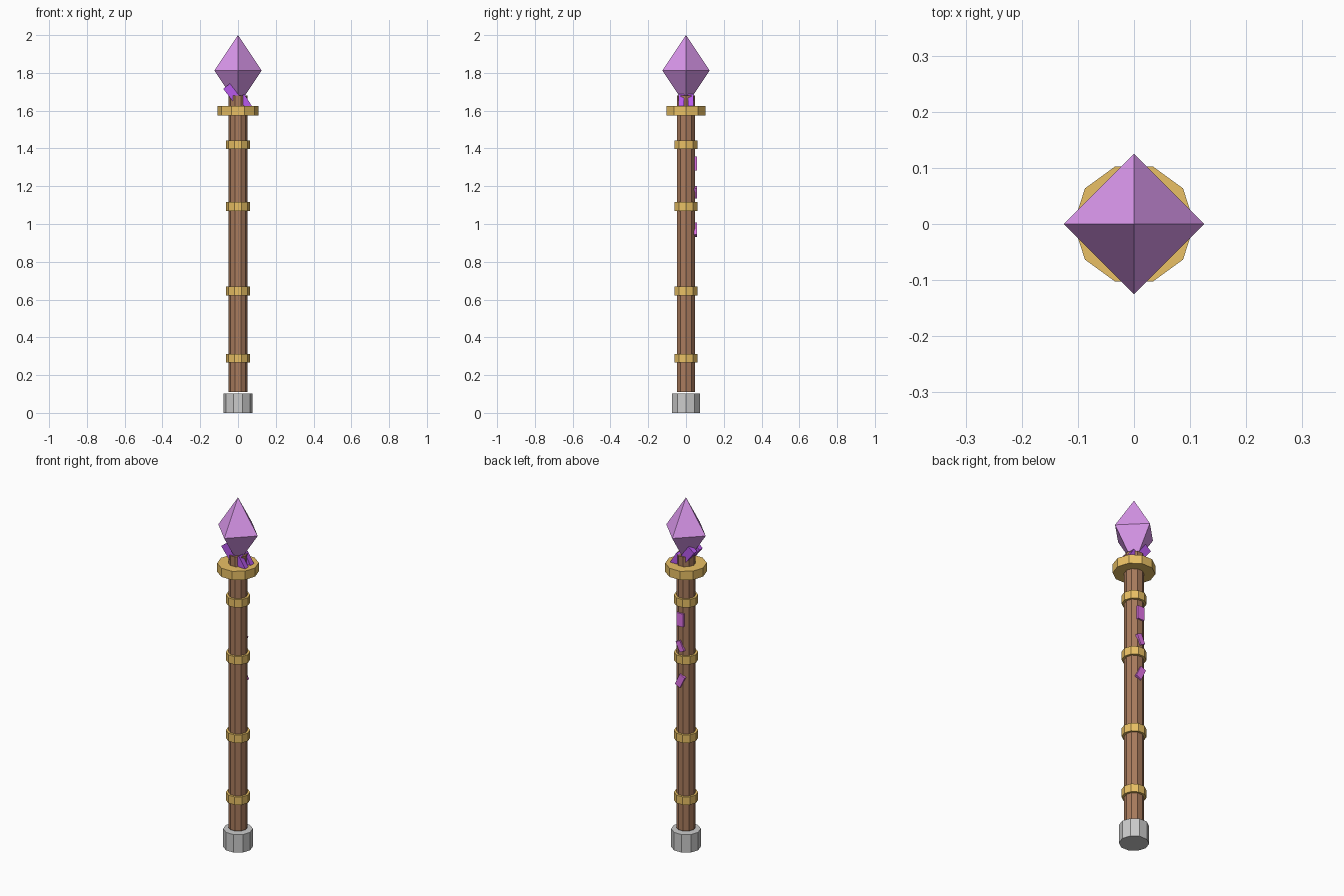
import bpy, bmesh
from math import radians
from mathutils import Matrix, Vector

if "Cube" in bpy.data.objects:
    bpy.data.objects.remove(bpy.data.objects["Cube"])


def material(name, rgb):
    m = bpy.data.materials.new(name)
    m.diffuse_color = (*rgb, 1)
    m.use_nodes = True
    m.node_tree.nodes["Principled BSDF"].inputs["Base Color"].default_value = m.diffuse_color
    return m


WOOD = material("wood", (0.40, 0.20, 0.11))
GOLD = material("gold", (0.82, 0.53, 0.13))
GEM = material("gem", (0.72, 0.32, 0.86))
SHARD = material("shard", (0.48, 0.10, 0.85))
RUNE = material("rune", (0.75, 0.17, 0.80))


def finish(name, bm, mat):
    me = bpy.data.meshes.new(name)
    bmesh.ops.recalc_face_normals(bm, faces=bm.faces)
    bm.to_mesh(me)
    bm.free()
    if mat:
        me.materials.append(mat)
    ob = bpy.data.objects.new(name, me)
    bpy.context.collection.objects.link(ob)
    return ob


def prism(name, radius, z0, z1, mat=None):
    # ten-sided drum with a corner on the x axis
    bm = bmesh.new()
    m = Matrix.Translation((0, 0, (z0 + z1) / 2)) @ Matrix.Rotation(radians(90), 4, 'Z')
    bmesh.ops.create_cone(bm, cap_ends=True, segments=10, radius1=radius,
                          radius2=radius, depth=z1 - z0, matrix=m)
    return finish(name, bm, mat)


def box(name, centre, size, tilt, mat):
    bm = bmesh.new()
    bmesh.ops.create_cube(bm, size=1, matrix=Matrix.Diagonal((*size, 1)))
    ob = finish(name, bm, mat)
    ob.location = centre
    ob.rotation_euler.y = radians(tilt)
    return ob


# Shaft and foot
prism("foot_cap", 0.077, 0.0, 0.103)
prism("shaft", 0.05, 0.111, 1.68, WOOD)

# Gold bands and collar
for i, z in enumerate((0.29, 0.645, 1.093, 1.42)):
    prism(f"band_{i + 1}", 0.063, z - 0.023, z + 0.023, GOLD)
prism("collar", 0.108, 1.575, 1.625, GOLD)

# Octahedral crystal
bm = bmesh.new()
c, r, h = Vector((0, 0, 1.8125)), 0.125, 0.1875
top, bottom = (bm.verts.new(c + Vector((0, 0, s * h))) for s in (1, -1))
ring = [bm.verts.new(c + Vector(p) * r) for p in ((1, 0, 0), (0, 1, 0), (-1, 0, 0), (0, -1, 0))]
for i in range(4):
    for tip in (top, bottom):
        bm.faces.new((ring[i], ring[(i + 1) % 4], tip))
finish("crystal", bm, GEM)

# Leaning shards holding the crystal
for side, y in (("front", -0.025), ("back", 0.025)):
    box(f"left_shard_{side}", (-0.03, y, 1.69), (0.045, 0.03, 0.10), -38, SHARD)
    box(f"right_shard_{side}", (0.043, y, 1.64), (0.035, 0.03, 0.09), -32, SHARD)

# Rune plates on the back of the shaft
for i, (z, w, h, tilt) in enumerate(((1.32, 0.04, 0.075, 0),
                                     (1.168, 0.03, 0.06, 25),
                                     (0.97, 0.035, 0.07, -25))):
    box(f"rune_{i + 1}", (0, 0.05, z), (w, 0.014, h), tilt, RUNE)
